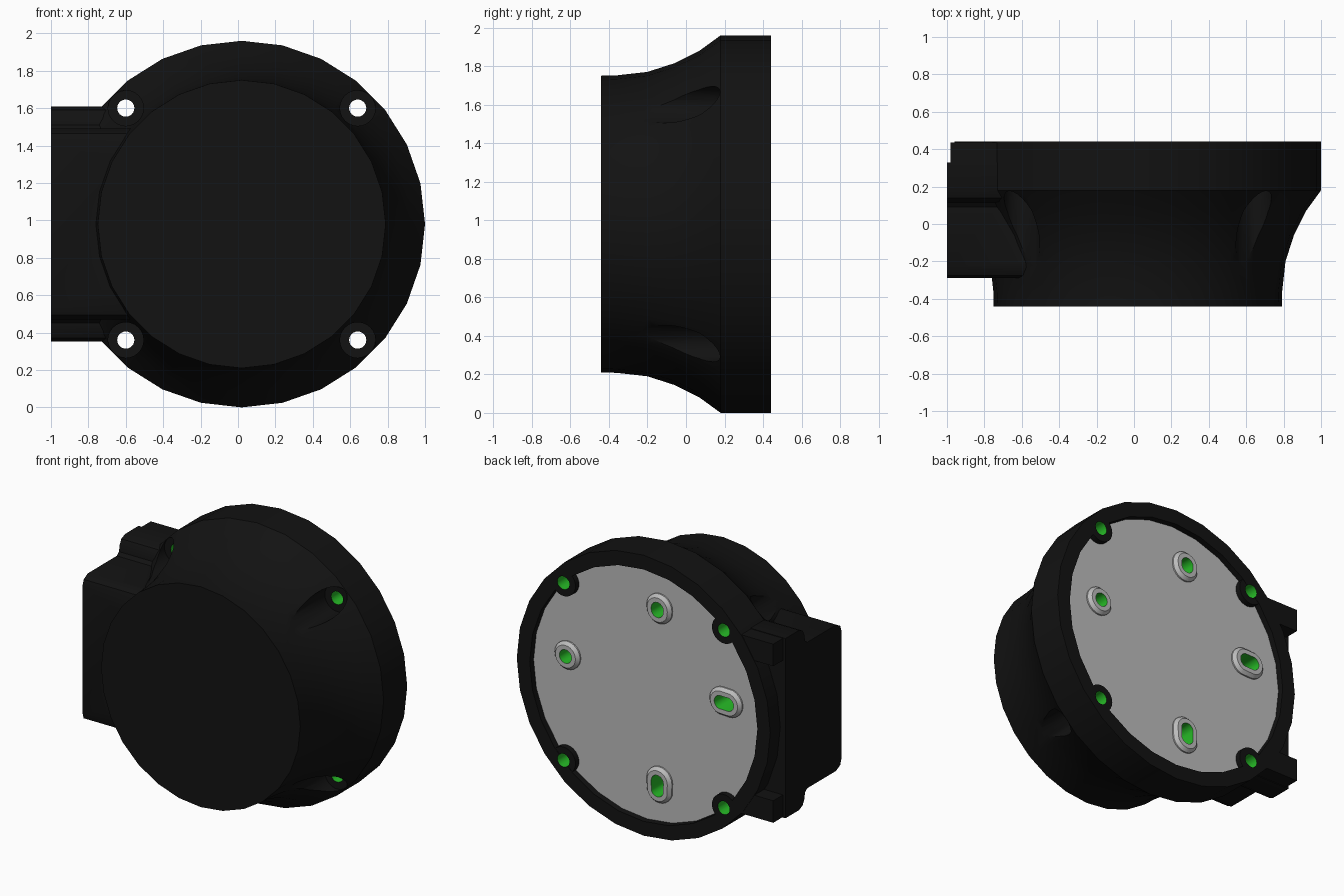
import bpy, bmesh, math

if "Cube" in bpy.data.objects:
    bpy.data.objects.remove(bpy.data.objects["Cube"])

CX, CZ = 0.02, 0.98          # axis of the round housing
SCREWS = [(CX + sx * 0.62, CZ + sz * 0.62) for sx in (-1, 1) for sz in (-1, 1)]


def material(name, col):
    m = bpy.data.materials.new(name)
    m.diffuse_color = (*col, 1)
    m.use_nodes = True
    m.node_tree.nodes["Principled BSDF"].inputs["Base Color"].default_value = m.diffuse_color
    return m


BLACK = material("black_plastic", (0.006, 0.006, 0.006))
GREY = material("grey_plate", (0.5, 0.5, 0.5))
GREEN = material("green_bore", (0.02, 0.5, 0.02))


def loft(name, rings, mats, index=0):
    """Skin a list of equal-length point rings and cap both ends."""
    bm = bmesh.new()
    rows = [[bm.verts.new(p) for p in r] for r in rings]
    for a, b in zip(rows, rows[1:]):
        for i in range(len(a)):
            j = (i + 1) % len(a)
            bm.faces.new((a[i], a[j], b[j], b[i]))
    bm.faces.new(rows[0])
    bm.faces.new(rows[-1])
    bmesh.ops.recalc_face_normals(bm, faces=bm.faces)
    me = bpy.data.meshes.new(name)
    bm.to_mesh(me)
    bm.free()
    for m in mats:
        me.materials.append(m)
    for p in me.polygons:
        p.material_index = index
    ob = bpy.data.objects.new(name, me)
    bpy.context.collection.objects.link(ob)
    return ob


def turned(name, x, z, profile, mats, n=24, slot=(0, 0), index=0):
    """Round or slotted part along y; profile is (radius, y) pairs."""
    rings = []
    for r, y in profile:
        ring = []
        for i in range(n):
            a = 2 * math.pi * i / n
            c, s = math.cos(a), math.sin(a)
            ring.append((x + r * c + math.copysign(slot[0], c), y,
                         z + r * s + math.copysign(slot[1], s)))
        rings.append(ring)
    return loft(name, rings, mats, index)


def box(name, x0, x1, y0, y1, z0, z1, mats):
    sq = ((y0, z0), (y1, z0), (y1, z1), (y0, z1))
    return loft(name, [[(x, y, z) for y, z in sq] for x in (x0, x1)], mats)


def combine(target, tool, op, keep=False):
    mod = target.modifiers.new("bool", 'BOOLEAN')
    mod.operation, mod.solver, mod.object = op, 'EXACT', tool
    bpy.context.view_layer.objects.active = target
    bpy.ops.object.modifier_apply(modifier=mod.name)
    if not keep:
        bpy.data.objects.remove(tool)


def finish(ob):
    for p in ob.data.polygons:
        p.use_smooth = True
    ob.data.set_sharp_from_angle(angle=math.radians(30))


BODY = (BLACK, GREEN)
PLATE = (GREY, GREEN)

# Round housing with concave flare
flare = [(0.77, -0.44), (0.772, -0.36), (0.79, -0.20), (0.835, -0.06),
         (0.90, 0.07), (0.98, 0.18), (0.98, 0.44)]
housing = turned("housing", CX, CZ, flare, BODY, 28)

# Side inlet: stepped section with rounded corners
half = [(-0.29, 0.44), (-0.275, 0.485), (-0.23, 0.51), (0.09, 0.51),
        (0.115, 0.53), (0.12, 0.57), (0.14, 0.61), (0.18, 0.628), (0.33, 0.628)]
section = half + [(y, -h) for y, h in reversed(half)]
inlet = loft("inlet", [[(x, y, CZ + h) for y, h in section] for x in (-1.0, -0.5)], BODY)
combine(housing, inlet, 'UNION')

# Corner blocks beside the rim
for s in (-1, 1):
    zs = sorted((CZ + s * 0.47, CZ + s * 0.624))
    combine(housing, box("block", -0.98, -0.6, 0.2, 0.437, *zs, BODY), 'UNION')

# Rear recess, screw bosses, front pockets and through bores
combine(housing, turned("recess", CX, CZ, [(0.88, 0.25), (0.88, 0.6)], BODY, 28), 'DIFFERENCE')
for x, z in SCREWS:
    combine(housing, turned("boss", x, z, [(0.093, 0.21), (0.093, 0.438)], BODY), 'UNION')
    combine(housing, turned("pocket", x, z, [(0.095, -0.6), (0.095, 0.18)], BODY), 'DIFFERENCE')
    combine(housing, turned("bore", x, z, [(0.046, 0.0), (0.046, 0.6)], BODY, index=1), 'DIFFERENCE')
finish(housing)

# Rear plate, clear of the screw bosses
plate = turned("rear_plate", CX, CZ, [(0.878, 0.255), (0.878, 0.40)], PLATE, 28)
for x, z in SCREWS:
    combine(plate, turned("clearance", x, z, [(0.0935, 0.1), (0.0935, 0.6)], PLATE), 'DIFFERENCE')

# Raised mounting pads with round or slotted blind holes
pads = [(0.63, 1.085, (0, 0)), (-0.08, 1.60, (0, 0.006)),
        (-0.595, 1.085, (0.028, 0)), (-0.08, 0.37, (0, 0.028))]
for i, (x, z, slot) in enumerate(pads):
    pad = turned(f"mounting_pad_{i + 1}", x, z,
                 [(0.098, 0.39), (0.098, 0.41), (0.078, 0.432)], PLATE, slot=slot)
    hole = turned("hole", x, z, [(0.047, 0.29), (0.047, 0.6)], PLATE, slot=slot, index=1)
    combine(pad, hole, 'DIFFERENCE', keep=True)
    combine(plate, hole, 'DIFFERENCE')
    finish(pad)
finish(plate)
